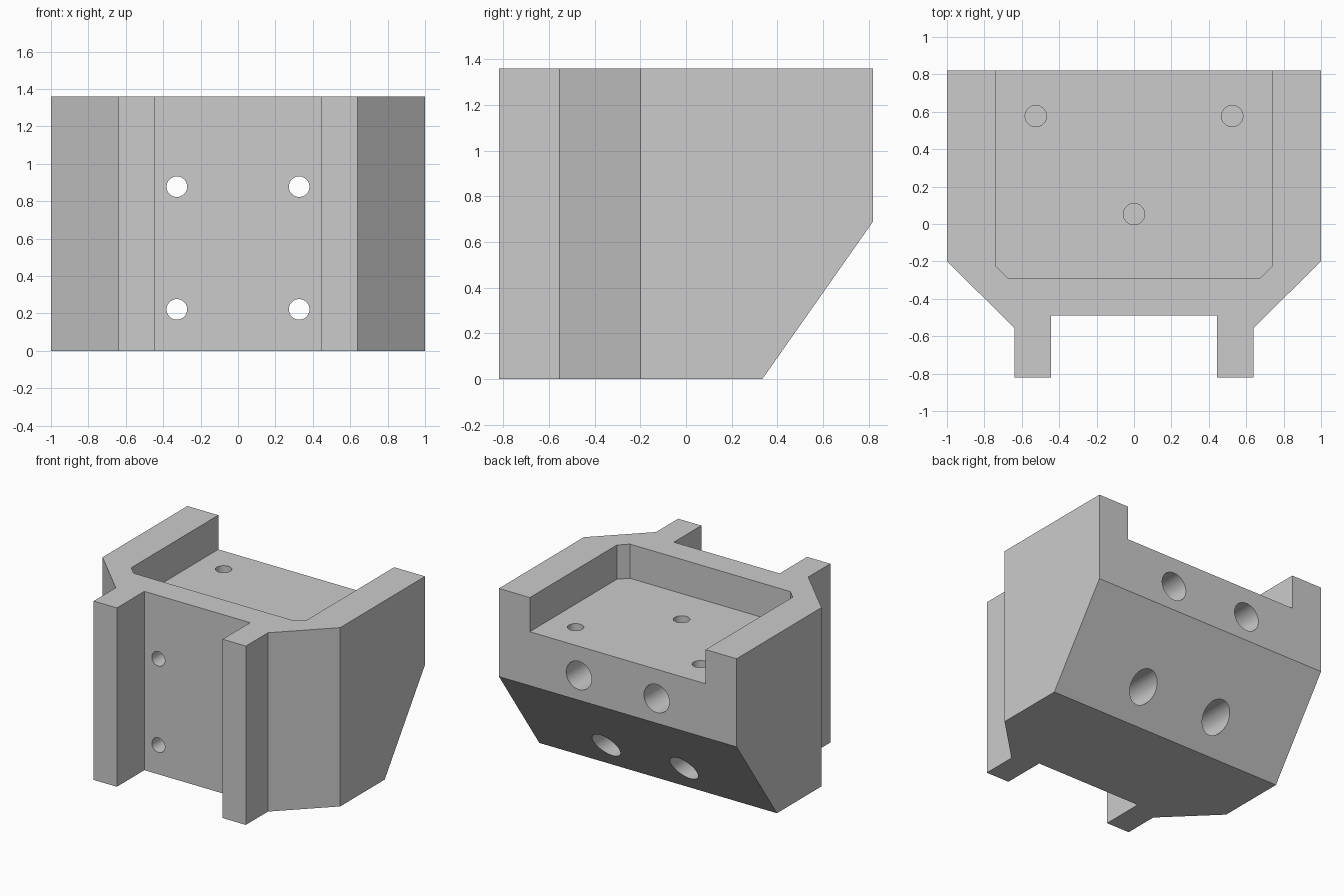
import bpy
import bmesh
from mathutils import Matrix, Vector
from math import radians

if "Cube" in bpy.data.objects:
    bpy.data.objects.remove(bpy.data.objects["Cube"], do_unlink=True)

HEIGHT, BACK, FRONT = 1.36, 0.82, -0.82
POCKET_FLOOR, POCKET_FRONT = 1.10, -0.29

grey = bpy.data.materials.new("light grey")
grey.use_nodes = True
colour = (0.6, 0.6, 0.6, 1)
grey.diffuse_color = colour
grey.node_tree.nodes["Principled BSDF"].inputs["Base Color"].default_value = colour


def make_object(name, bm):
    bmesh.ops.recalc_face_normals(bm, faces=bm.faces)
    mesh = bpy.data.meshes.new(name)
    bm.to_mesh(mesh)
    bm.free()
    mesh.materials.append(grey)
    obj = bpy.data.objects.new(name, mesh)
    bpy.context.collection.objects.link(obj)
    return obj


def prism(name, half_outline, bottom, top):
    """Extrude an outline, given for +x and mirrored to -x, upwards."""
    outline = half_outline + [(-x, y) for x, y in reversed(half_outline)]
    bm = bmesh.new()
    face = bm.faces.new([bm.verts.new((x, y, bottom)) for x, y in outline])
    result = bmesh.ops.extrude_face_region(bm, geom=[face])
    verts = [v for v in result["geom"] if isinstance(v, bmesh.types.BMVert)]
    bmesh.ops.translate(bm, verts=verts, vec=(0, 0, top - bottom))
    return make_object(name, bm)


def rod(start, end, radius):
    """Round cutter between two points."""
    start, end = Vector(start), Vector(end)
    axis = end - start
    turn = axis.to_track_quat("Z", "Y").to_matrix().to_4x4()
    bm = bmesh.new()
    bmesh.ops.create_cone(bm, cap_ends=True, segments=48, radius1=radius,
                          radius2=radius, depth=axis.length,
                          matrix=Matrix.Translation((start + end) / 2) @ turn)
    return make_object("hole_cutter", bm)


def cut(target, cutter):
    cutter.hide_render = True
    mod = target.modifiers.new("cut", "BOOLEAN")
    mod.operation = "DIFFERENCE"
    mod.solver = "EXACT"
    mod.object = cutter
    bpy.context.view_layer.objects.active = target
    bpy.ops.object.modifier_apply(modifier=mod.name)
    bpy.data.objects.remove(cutter, do_unlink=True)


# Body with two front rails
body = prism("mount_body", [
    (0.445, -0.49), (0.445, FRONT), (0.64, FRONT),
    (0.64, -0.555), (1, -0.2), (1, BACK)], 0, HEIGHT)

# Sloped underside at the back
bm = bmesh.new()
bmesh.ops.create_cube(bm, size=2)
bmesh.ops.bisect_plane(bm, geom=bm.verts[:] + bm.edges[:] + bm.faces[:],
                       plane_co=(0, 0, 0), plane_no=(0, 0, 1), clear_outer=True)
bmesh.ops.holes_fill(bm, edges=[e for e in bm.edges if e.is_boundary])
slope = Vector((0, BACK - 0.335, 0.69))
angle = slope.yz.angle_signed(Vector((1, 0)))
bmesh.ops.scale(bm, verts=bm.verts, vec=(2, 2, 2))
bmesh.ops.rotate(bm, verts=bm.verts, cent=(0, 0, 0),
                 matrix=Matrix.Rotation(abs(angle), 3, "X"))
bmesh.ops.translate(bm, verts=bm.verts, vec=(0, 0.335, 0))
cut(body, make_object("slope_cutter", bm))

# Top pocket, open at the back
cut(body, prism("pocket_cutter", [
    (0.675, POCKET_FRONT), (0.74, -0.225), (0.74, BACK + 0.2)],
    POCKET_FLOOR, HEIGHT + 0.2))

# Screw holes from the front, with wide bores from the back
for x in (-0.327, 0.327):
    for z in (0.222, 0.878):
        cut(body, rod((x, BACK + 0.1, z), (x, POCKET_FRONT, z), 0.107))
        cut(body, rod((x, 0, z), (x, -0.7, z), 0.055))

# Blind holes in the pocket floor
for x, y in ((-0.525, 0.577), (0.525, 0.577), (0, 0.053)):
    cut(body, rod((x, y, POCKET_FLOOR - 0.35), (x, y, POCKET_FLOOR + 0.1), 0.057))

bpy.ops.object.select_all(action="DESELECT")
body.select_set(True)
bpy.context.view_layer.objects.active = body
bpy.ops.object.shade_smooth_by_angle(angle=radians(30))
